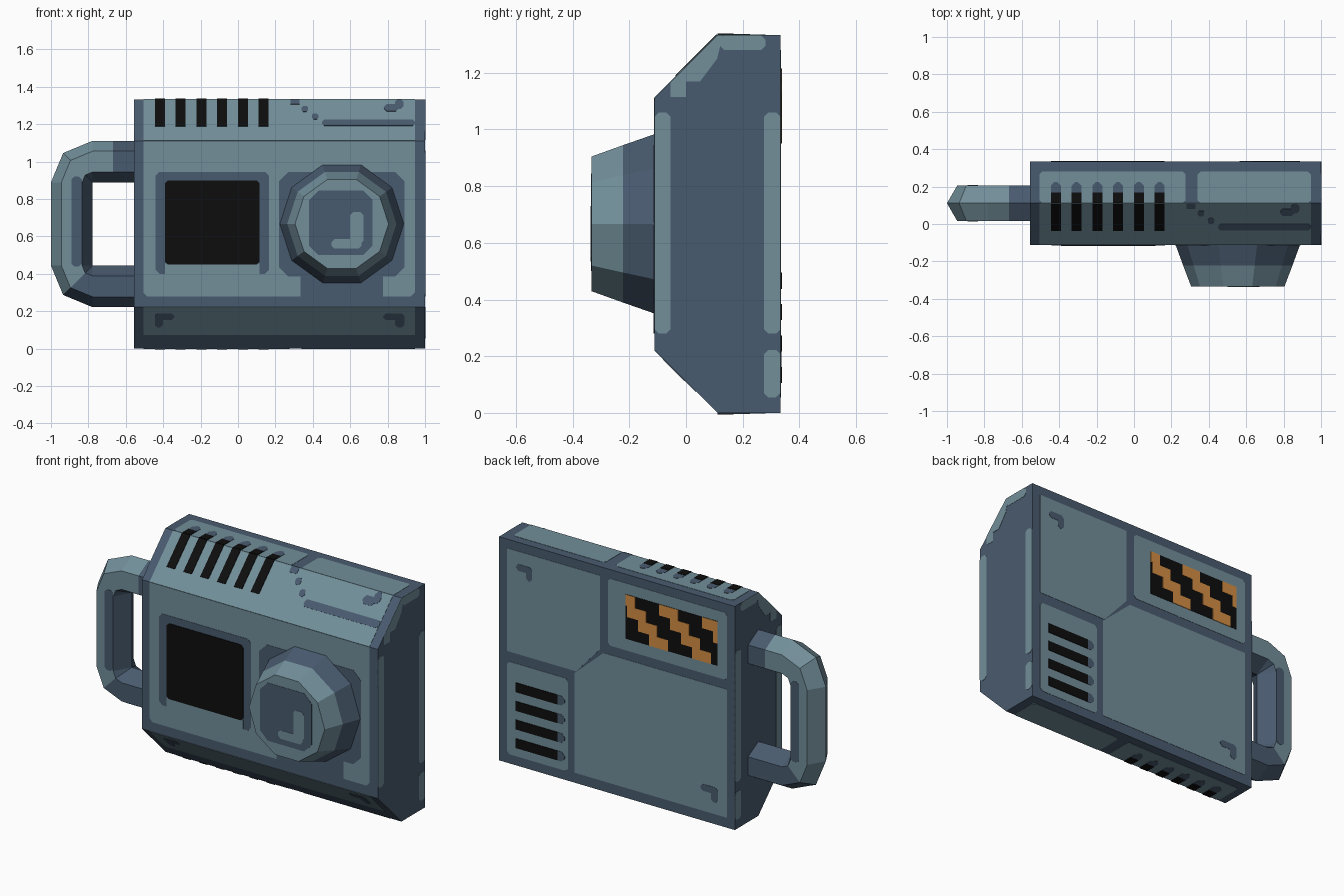
import bpy, bmesh, math
from mathutils import Vector

if "Cube" in bpy.data.objects:
    bpy.data.objects.remove(bpy.data.objects["Cube"])


def srgb(r, g, b):
    lin = lambda c: ((c / 255 + 0.055) / 1.055) ** 2.4 if c > 10 else c / 255 / 12.92
    return (lin(r), lin(g), lin(b), 1)


def material(name, *rgb):
    m = bpy.data.materials.new(name)
    m.diffuse_color = srgb(*rgb)
    m.use_nodes = True
    m.node_tree.nodes["Principled BSDF"].inputs["Base Color"].default_value = m.diffuse_color
    return m


LIGHT = material("light blue grey", 114, 143, 154)
DARK = material("dark slate", 73, 91, 111)
BLACK = material("black", 13, 13, 13)
ORANGE = material("hazard orange", 212, 142, 68)


def finish(name, bm, mats):
    bmesh.ops.recalc_face_normals(bm, faces=bm.faces)
    me = bpy.data.meshes.new(name)
    bm.to_mesh(me)
    bm.free()
    for m in mats:
        me.materials.append(m)
    ob = bpy.data.objects.new(name, me)
    bpy.context.collection.objects.link(ob)
    return ob


def skin(bm, rings, rule=lambda i, j: 0):
    """Join rings of points; rule(segment, side) gives the material index."""
    vs = [[bm.verts.new(p) for p in r] for r in rings]
    n = len(vs[0])
    for i in range(len(vs) - 1):
        for j in range(n):
            k = (j + 1) % n
            f = bm.faces.new((vs[i][j], vs[i][k], vs[i + 1][k], vs[i + 1][j]))
            f.material_index = rule(i, j)
    return bm.faces.new(vs[0]), bm.faces.new(vs[-1])


def rect(a0, a1, b0, b1, c=0.015):
    """Rectangle with clipped corners."""
    return [(a0 + c, b0), (a1 - c, b0), (a1, b0 + c), (a1, b1 - c),
            (a1 - c, b1), (a0 + c, b1), (a0, b1 - c), (a0, b0 + c)]


def box(a0, a1, b0, b1):
    return [(a0, b0), (a1, b0), (a1, b1), (a0, b1)]


# Surfaces that carry painted plates: origin, u axis, v axis, normal
X, Y, Z = Vector((1, 0, 0)), Vector((0, 1, 0)), Vector((0, 0, 1))
FRONT = (Y * -0.111, X, Z, -Y)
BACK = (Y * 0.333, X, Z, Y)
TOP = (Z * 1.333, X, Y, Z)
BOTTOM = (Z * 0.0, X, Y, -Z)
SLOPE = (Y * -1.222, X, Y + Z, (Z - Y).normalized())
LOWER_SLOPE = (Y * 0.111, X, Z - Y, (-Z - Y).normalized())
KNOB_FACE = (Y * -0.333, X, Z, -Y)


def plates(name, frame, polys, mat, layer=1):
    o, u, v, n = frame
    bm = bmesh.new()
    for poly in polys:
        base = [o + u * a + v * b for a, b in poly]
        skin(bm, [[p - n * 0.001 for p in base], [p + n * 0.0017 * layer for p in base]])
    return finish(name, bm, [mat])


# Main body: side profile swept along x
L, R = -0.555, 1.0
profile = [(-0.111, 0.222), (0.111, 0), (0.333, 0), (0.333, 1.333), (0.111, 1.333), (-0.111, 1.111)]
bm = bmesh.new()
skin(bm, [[(x, y, z) for y, z in profile] for x in (L, R)])
finish("body", bm, [DARK])

# Ten-sided tapered knob: dark base band, light front band
KX, KZ = 0.555, 0.667
bm = bmesh.new()
rings = [[(KX + r * math.cos(math.tau * k / 10), y, KZ + r * math.sin(math.tau * k / 10))
          for k in range(10)] for y, r in ((-0.105, 0.335), (-0.222, 0.292), (-0.333, 0.25))]
caps = skin(bm, rings, lambda i, j: 1 if i == 0 else 0)
finish("knob", bm, [LIGHT, DARK])
plates("knob_face_patch", KNOB_FACE, [rect(0.38, 0.72, 0.5, 0.845, 0.05)], DARK)
plates("knob_face_mark", KNOB_FACE, [rect(0.6, 0.67, 0.56, 0.73), rect(0.5, 0.66, 0.535, 0.585)], LIGHT, 2)

# Handle: hexagonal tube bent twice around an inner corner
path = [(-0.54, 1.0, 90), (-0.667, 1.0, 90), (-0.778, 1.0, 90)]
for pz, angles in ((0.889, (135, 180)), (0.444, (180, 225, 270))):
    path += [(-0.778 + 0.111 * math.cos(math.radians(a)), pz + 0.111 * math.sin(math.radians(a)), a)
             for a in angles]
path += [(-0.54, 0.333, 270)]
rings = []
for x, z, a in path:
    d = Vector((math.cos(math.radians(a)), 0, math.sin(math.radians(a))))
    rings.append([Vector((x, 0.111, z)) + d * 0.111 * math.cos(math.tau * k / 6)
                  + Y * 0.111 * math.sin(math.tau * k / 6) for k in range(6)])
bm = bmesh.new()
last = len(path) - 2
skin(bm, rings, lambda i, j: 1 if j in (2, 3) or i == 0 or i >= last - 1 else 0)
bmesh.ops.remove_doubles(bm, verts=bm.verts, dist=0.0005)
finish("handle", bm, [LIGHT, DARK])
for side, y in (("front", 0.015), ("back", 0.207)):
    n = Y if y > 0.1 else -Y
    plates("handle_grip_" + side, (Y * y, X, Z, n), [rect(-0.89, -0.835, 0.44, 0.92)], DARK)

# Front face: light panel, screen with frame, dark recess around the knob
plates("front_panel", FRONT, [[(-0.485, 0.28), (0.925, 0.28), (0.945, 0.3), (0.945, 1.111),
                               (-0.505, 1.111), (-0.505, 0.3)]], LIGHT)
plates("screen_frame", FRONT, [rect(-0.44, 0.165, 0.4, 0.945, 0.02)], DARK, 2)
plates("screen_sill", FRONT, [box(-0.39, 0.115, 0.4, 0.455)], LIGHT, 3)
plates("screen", FRONT, [rect(-0.39, 0.115, 0.45, 0.9)], BLACK, 4)
plates("knob_surround", FRONT, [rect(0.22, 0.89, 0.385, 0.945, 0.05), box(0.335, 0.775, 0.28, 0.4)], DARK, 2)

# Top slope, top and bottom: light panels with a row of vents
vent_x = [-0.445 + 0.111 * k for k in range(6)]
plates("slope_panel", SLOPE, [box(-0.505, 0.945, 1.111, 1.333)], LIGHT)
plates("slope_marks", SLOPE,
       [rect(0.45, 0.945, 1.19, 1.222, 0.01), rect(0.84, 0.885, 1.28, 1.333),
        rect(0.78, 0.86, 1.268, 1.305), box(0.28, 0.33, 1.305, 1.333)]
       + [rect(x, x + 0.035, z, z + 0.03, 0.008) for x, z in ((0.34, 1.265), (0.395, 1.225))], DARK, 2)
plates("slope_vents", SLOPE, [box(x, x + 0.054, 1.187, 1.333) for x in vent_x], BLACK, 3)
for name, frame in (("top", TOP), ("bottom", BOTTOM)):
    plates(name + "_panel", frame, [rect(-0.505, 0.275, 0.111, 0.28), rect(0.34, 0.945, 0.111, 0.28)], LIGHT)
    plates(name + "_vent_caps", frame, [rect(x, x + 0.054, 0.15, 0.225, 0.02) for x in vent_x], DARK, 2)
    plates(name + "_vents", frame, [box(x, x + 0.054, 0.111, 0.168) for x in vent_x], BLACK, 3)

# Lower front slope
plates("lower_slope_panel", LOWER_SLOPE, [box(-0.505, 0.945, 0.075, 0.222)], LIGHT)
plates("lower_slope_marks", LOWER_SLOPE,
       [rect(-0.445, -0.4, 0.115, 0.19), rect(-0.445, -0.34, 0.155, 0.19),
        rect(0.84, 0.89, 0.115, 0.19), rect(0.775, 0.89, 0.155, 0.19)], DARK, 2)

# Back: four light panels, vents, marks and hazard stripes
plates("back_panels", BACK, [
    [(0.945, 1.28), (0.334, 1.28), (0.334, 0.84), (0.49, 0.667), (0.945, 0.667)],
    rect(-0.505, 0.28, 0.88, 1.28),
    [(-0.505, 0.06), (0.5, 0.06), (0.5, 0.655), (0.31, 0.825), (-0.505, 0.825)],
    rect(0.545, 0.945, 0.055, 0.607)], LIGHT)
plates("back_marks", BACK, [rect(0.78, 0.885, 1.165, 1.205), rect(0.78, 0.82, 1.12, 1.2),
                            rect(-0.445, -0.4, 0.13, 0.22), rect(-0.43, -0.33, 0.18, 0.22)], DARK, 2)
vent_z = [0.105 + 0.111 * k for k in range(4)]
plates("back_vent_caps", BACK, [rect(0.565, 0.65, z, z + 0.057, 0.02) for z in vent_z], DARK, 2)
plates("back_vents", BACK, [box(0.611, 0.888, z, z + 0.057) for z in vent_z], BLACK, 3)
H0, H1, HB, HT = -0.443, 0.163, 0.95, 1.215
plates("hazard_plate", BACK, [box(H0, H1, HB, HT)], BLACK, 2)
blocks, step = [], (HT - HB) / 4
for row in range(4):
    for k in range(-1, 3):
        a = H1 + 0.06 - 0.283 * k - 0.072 * row
        hi, lo = min(a, H1), max(a - 0.125, H0)
        if hi - lo > 0.01:
            blocks.append(box(lo, hi, HT - step * (row + 1), HT - step * row))
plates("hazard_stripes", BACK, blocks, ORANGE, 3)

# Worn light edges on both ends
for name, x, n in (("right", R, X), ("left", L, -X)):
    plates(name + "_edge_wear", (X * x, Y, Z, n), [
        rect(-0.111, -0.055, 0.28, 1.06), rect(0.275, 0.333, 0.28, 1.06),
        rect(0.275, 0.333, 0.055, 0.222), rect(0.12, 0.28, 1.28, 1.333),
        [(-0.055, 1.167), (-0.055, 1.115), (0, 1.115), (0, 1.222)],
        [(0, 1.222), (0, 1.17), (0.05, 1.17), (0.11, 1.25), (0.13, 1.333), (0.111, 1.333)]], LIGHT)
